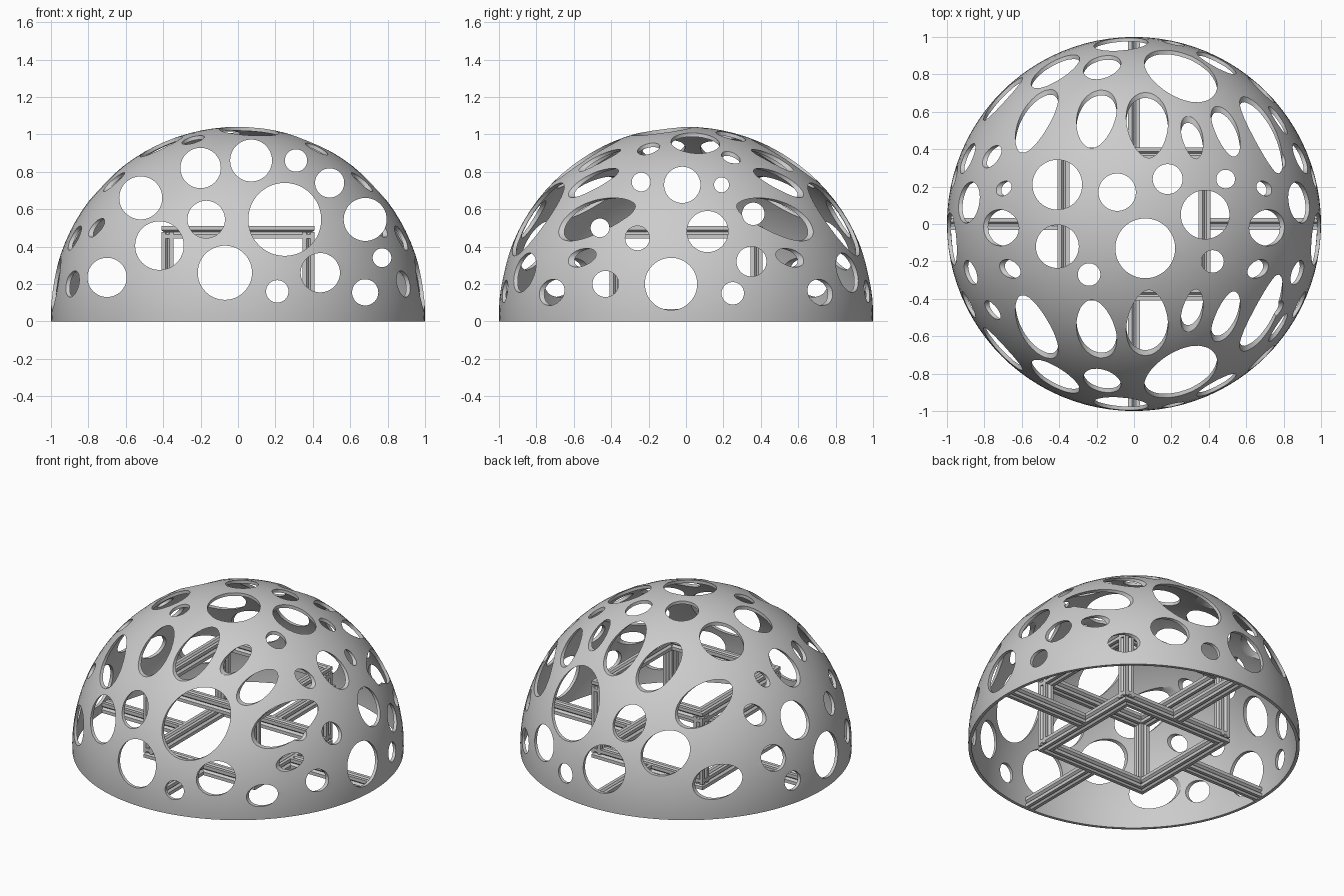
import bpy, bmesh
from math import pi
from mathutils import Matrix, Vector

cube = bpy.data.objects.get("Cube")
if cube:
    bpy.data.objects.remove(cube, do_unlink=True)

# Main sizes
DOME_CENTRE, DOME_RADIUS, SHELL = 0.04, 1.0, 0.02
FRAME_HALF, FRAME_TOP, BAR = 0.41, 0.51, 0.066
H = BAR / 2

# Drill holes as (u, v, radius) in the plane across each drilling axis
HOLES_Y = [(-.20, .82, .108), (.07, .86, .112), (.31, .86, .06), (.49, .74, .078),
           (-.52, .66, .115), (-.17, .545, .10), (.25, .545, .195), (.68, .545, .115),
           (-.42, .405, .13), (-.07, .26, .145), (-.70, .235, .105), (.21, .16, .06),
           (.44, .26, .105), (.68, .155, .07), (.77, .34, .05)]
HOLES_X = [(-.24, .745, .05), (-.02, .73, .097), (.19, .73, .04), (-.46, .50, .05),
           (.36, .575, .06), (-.26, .445, .065), (.115, .48, .11), (.35, .32, .08),
           (-.08, .20, .14), (-.43, .20, .07), (.25, .15, .06)]
HOLES_Z = [(-.41, .21, .133), (-.09, .17, .10), (.18, .24, .08), (.49, .24, .05),
           (.38, .05, .13), (-.41, -.12, .115), (-.24, -.27, .06), (.06, -.13, .16),
           (.42, -.20, .06)]


def make_object(name, bm):
    bmesh.ops.recalc_face_normals(bm, faces=bm.faces)
    mesh = bpy.data.meshes.new(name)
    bm.to_mesh(mesh)
    bm.free()
    obj = bpy.data.objects.new(name, mesh)
    bpy.context.collection.objects.link(obj)
    return obj


def activate(obj):
    bpy.ops.object.select_all(action='DESELECT')
    obj.select_set(True)
    bpy.context.view_layer.objects.active = obj


def drill_set(name, holes, axis):
    """One mesh holding all parallel drills along an axis."""
    bm = bmesh.new()
    for u, v, r in holes:
        if axis == 'X':
            m = Matrix.Translation((0, u, v)) @ Matrix.Rotation(pi / 2, 4, 'Y')
        elif axis == 'Y':
            m = Matrix.Translation((u, 0, v)) @ Matrix.Rotation(pi / 2, 4, 'X')
        else:
            m = Matrix.Translation((u, v, 1.5))
        bmesh.ops.create_cone(bm, cap_ends=True, segments=48, radius1=r,
                              radius2=r, depth=2.6, matrix=m)
    obj = make_object(name, bm)
    obj.hide_render = True
    return obj


# Dome: thin hemispherical shell, open below
bm = bmesh.new()
bmesh.ops.create_uvsphere(bm, u_segments=96, v_segments=48, radius=DOME_RADIUS,
                          matrix=Matrix.Translation((0, 0, DOME_CENTRE)))
bmesh.ops.bisect_plane(bm, geom=bm.verts[:] + bm.edges[:] + bm.faces[:],
                       plane_co=(0, 0, 0), plane_no=(0, 0, 1), clear_inner=True)
dome = make_object("perforated_dome", bm)
activate(dome)
solid = dome.modifiers.new("shell", 'SOLIDIFY')
solid.thickness = SHELL
solid.offset = -1
bpy.ops.object.modifier_apply(modifier=solid.name)
for v in dome.data.vertices:
    if v.co.z < 0.005:
        v.co.z = 0

# Holes drilled right through along each axis
for axis, holes in (('X', HOLES_X), ('Y', HOLES_Y), ('Z', HOLES_Z)):
    drill = drill_set("drill_" + axis.lower(), holes, axis)
    activate(dome)
    cut = dome.modifiers.new("holes", 'BOOLEAN')
    cut.operation = 'DIFFERENCE'
    cut.solver = 'EXACT'
    cut.object = drill
    bpy.ops.object.modifier_apply(modifier=cut.name)
    bpy.data.objects.remove(drill, do_unlink=True)
activate(dome)
bpy.ops.object.shade_smooth_by_angle(angle=pi / 6)

# Bar section: square with a shallow V groove along each side
PROFILE = []
for i in range(4):
    turn = Matrix.Rotation(i * pi / 2, 2)
    for p in ((H, -H), (H, -H * .35), (H * .6, 0), (H, H * .35)):
        PROFILE.append(turn @ Vector(p))


def loft(bm, sections, closed=False):
    rings = [[bm.verts.new(p) for p in s] for s in sections]
    n = len(PROFILE)
    for k in range(len(rings) if closed else len(rings) - 1):
        a, b = rings[k], rings[(k + 1) % len(rings)]
        for i in range(n):
            j = (i + 1) % n
            bm.faces.new((a[i], a[j], b[j], b[i]))
    if not closed:
        bm.faces.new(rings[0])
        bm.faces.new(rings[-1])


# Mitred square rings at the bottom and top of the frame
CORNERS = ((1, 1), (-1, 1), (-1, -1), (1, -1))
MID = FRAME_HALF - H
for name, z in (("frame_base_ring", H), ("frame_top_ring", FRAME_TOP - H)):
    bm = bmesh.new()
    loft(bm, [[(sx * (MID + p.x), sy * (MID + p.x), z + p.y) for p in PROFILE]
              for sx, sy in CORNERS], closed=True)
    make_object(name, bm)

# Corner posts
for i, (sx, sy) in enumerate(CORNERS):
    bm = bmesh.new()
    loft(bm, [[(sx * MID + p.x, sy * MID + p.y, z) for p in PROFILE]
              for z in (H, FRAME_TOP - H)])
    make_object(f"frame_post_{i + 1}", bm)

# Floor spokes from the base ring out to the dome wall
for i in range(4):
    bm = bmesh.new()
    loft(bm, [[(x, p.x, H + p.y) for p in PROFILE] for x in (FRAME_HALF - H * .4, 0.98)])
    bm.transform(Matrix.Rotation(i * pi / 2, 4, 'Z'))
    make_object(f"floor_spoke_{i + 1}", bm)
